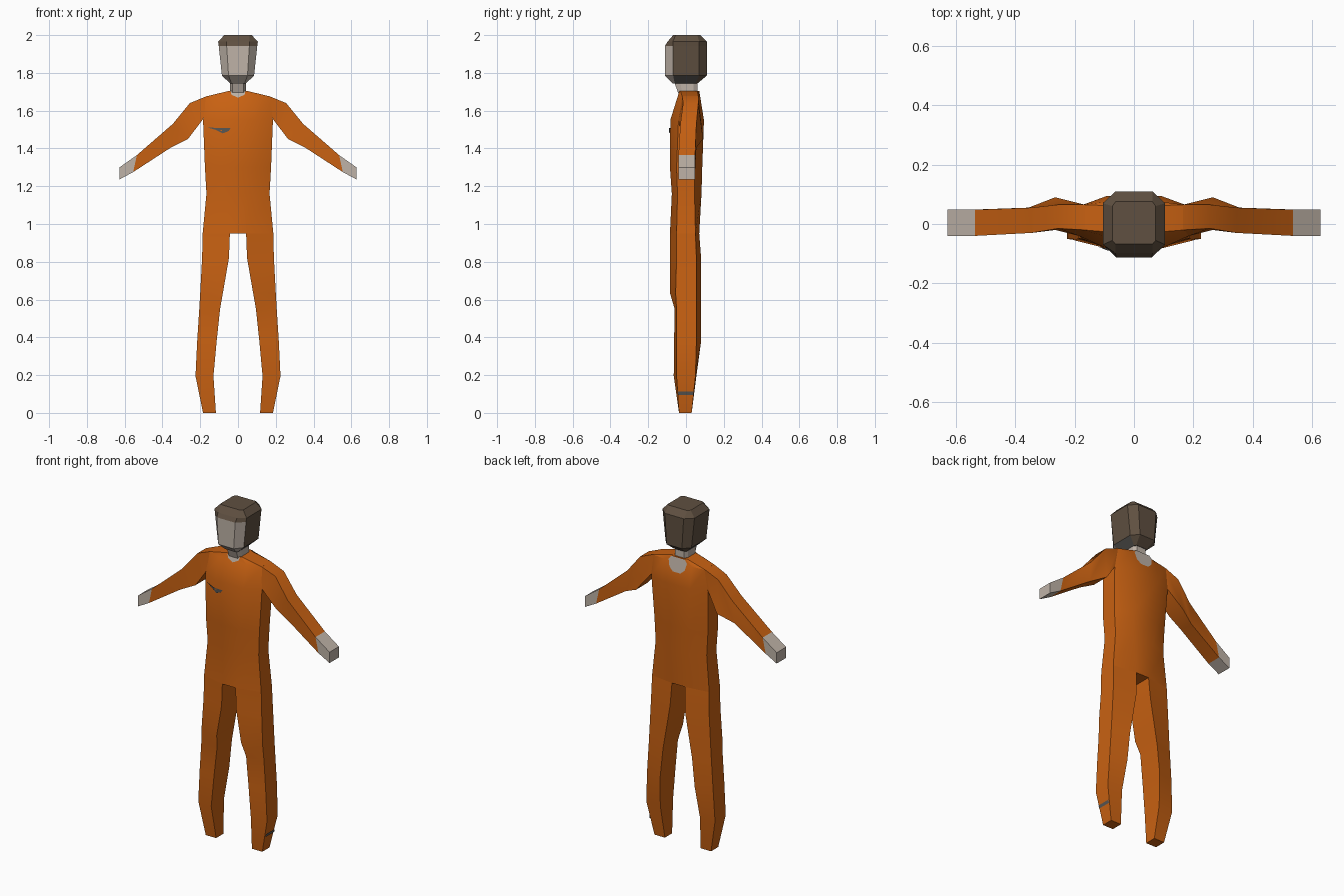
import bpy, bmesh

if "Cube" in bpy.data.objects:
    bpy.data.objects.remove(bpy.data.objects["Cube"])


def mat(name, rgb):
    m = bpy.data.materials.new(name)
    m.diffuse_color = (*rgb, 1)
    m.use_nodes = True
    m.node_tree.nodes["Principled BSDF"].inputs["Base Color"].default_value = m.diffuse_color
    return m


ORANGE = mat("orange cloth", (0.58, 0.12, 0.006))
SKIN = mat("pale skin", (0.52, 0.45, 0.39))
HAIR = mat("brown hair", (0.115, 0.08, 0.052))
GREY = mat("dark grey", (0.10, 0.095, 0.09))


def finish(name, bm, mats, rule=None, smooth=None, recalc=True):
    if recalc:
        bmesh.ops.recalc_face_normals(bm, faces=bm.faces)
    if rule:
        for f in bm.faces:
            f.material_index = rule(f.calc_center_median())
    me = bpy.data.meshes.new(name)
    bm.to_mesh(me)
    bm.free()
    for m in mats:
        me.materials.append(m)
    ob = bpy.data.objects.new(name, me)
    bpy.context.collection.objects.link(ob)
    if smooth:
        bpy.ops.object.select_all(action='DESELECT')
        bpy.context.view_layer.objects.active = ob
        ob.select_set(True)
        bpy.ops.object.shade_smooth_by_angle(angle=smooth)
    return ob


def loft(name, rings, mats, caps=(True, True), **kw):
    """Skin a list of equal-length point rings."""
    bm = bmesh.new()
    vs = [[bm.verts.new(p) for p in r] for r in rings]
    n = len(vs[0])
    for a, b in zip(vs, vs[1:]):
        for i in range(n):
            j = (i + 1) % n
            bm.faces.new((a[i], a[j], b[j], b[i]))
    if caps[0]:
        bm.faces.new(vs[0])
    if caps[1]:
        bm.faces.new(vs[-1])
    return finish(name, bm, mats, **kw)


def plate(name, pts, m):
    bm = bmesh.new()
    bm.faces.new([bm.verts.new(p) for p in pts])
    return finish(name, bm, [m], recalc=False)


def octagon(z, w, fx, front, back, cf, cb):
    """Chamfered cross-section: half width, flat half width, front/back, side corners."""
    return [(-fx, front, z), (fx, front, z), (w, cf, z), (w, cb, z),
            (fx, back, z), (-fx, back, z), (-w, cb, z), (-w, cf, z)]


# Torso
torso = [(0.95, .187, .043, -.085, .070, -.05, .05),
         (1.16, .167, .07, -.075, .082, -.045, .045),
         (1.30, .175, .08, -.085, .086, -.05, .045),
         (1.55, .185, .09, -.083, .095, -.04, .06),
         (1.675, .17, .09, -.044, .075, -.02, .065),
         (1.705, .047, .04, -.035, .070, -.03, .06)]
loft("torso", [octagon(*r) for r in torso], [ORANGE], caps=(False, True), smooth=0.6)
plate("crotch", [(-.043, -.085, .95), (-.043, .07, .95), (.043, .07, .95), (.043, -.085, .95)], ORANGE)

# Legs: z, inner x, outer x, inner front/back y, outer front/back y
leg = [(0.0, .117, .185, -.037, .03, -.037, .03),
       (.195, .13, .225, -.065, .055, -.05, .05),
       (.38, .113, .216, -.063, .08, -.05, .055),
       (.55, .095, .205, -.06, .08, -.05, .055),
       (.635, .08, .2, -.085, .08, -.055, .055),
       (.82, .048, .19, -.085, .08, -.05, .055),
       (.95, .043, .187, -.085, .07, -.05, .05)]
# Arms: top (x, z), bottom (x, z), top front/back y, bottom front/back y
arm = [(.165, 1.677, .185, 1.555, -.02, .065, -.04, .06),
       (.255, 1.64, .265, 1.45, -.015, .065, -.02, .09),
       (.345, 1.53, .355, 1.405, -.03, .055, -.03, .055),
       (.535, 1.365, .555, 1.275, -.04, .048, -.04, .048)]
hand = [arm[-1], (.627, 1.30, .627, 1.236, -.04, .048, -.04, .048)]


def arm_ring(s, a):
    xt, zt, xb, zb, tf, tb, bf, bb = a
    return [(s * xt, tf, zt), (s * xt, tb, zt), (s * xb, bb, zb), (s * xb, bf, zb)]


for side, s in (("left", 1), ("right", -1)):
    loft(side + "_leg",
         [[(s * xi, fi, z), (s * xo, fo, z), (s * xo, bo, z), (s * xi, bi, z)]
          for z, xi, xo, fi, bi, fo, bo in leg],
         [ORANGE], caps=(True, False), smooth=0.6)
    loft(side + "_arm", [arm_ring(s, a) for a in arm], [ORANGE], caps=(False, False), smooth=0.6)
    loft(side + "_hand", [arm_ring(s, a) for a in hand], [SKIN], caps=(False, True))

# Neck
loft("neck", [octagon(1.69, .042, .03, -.04, .06, -.02, .04),
              octagon(1.75, .042, .03, -.062, .06, -.03, .04)], [SKIN], caps=(False, False))

# Head: hair cap, pale face on the front, grey jaw sides
head = [(1.745, .042, .035, -.07, .062, -.06, .05),
        (1.785, .085, .05, -.112, .11, -.068, .07),
        (1.942, .102, .06, -.112, .11, -.07, .07),
        (1.965, .105, .062, -.098, .11, -.07, .07),
        (2.0, .073, .062, -.068, .075, -.055, .06)]


def head_rule(c):
    if c.z < 1.942 and c.y < -.06:
        return 1
    if c.z < 1.78 and c.y < .04:
        return 2
    return 0


loft("head", [octagon(*r) for r in head], [HAIR, SKIN, GREY], rule=head_rule)

# Bare skin at the collar, front V and back scoop
plate("front_collar", [(x, -.039 - (1.705 - z) * .303, z) for x, z in
      ((-.04, 1.704), (-.035, 1.685), (0, 1.668), (.035, 1.685), (.04, 1.704))], SKIN)
plate("back_collar", [(x, .074 + (1.705 - z) * .165, z) for x, z in
      ((.045, 1.704), (.06, 1.685), (.05, 1.645), (.025, 1.622),
       (-.025, 1.622), (-.05, 1.645), (-.06, 1.685), (-.045, 1.704))], SKIN)

# Chest tag and ankle band
plate("chest_tag", [(x, -.089 + max(0, -x - .09) * .42, z) for x, z in
      ((-.165, 1.512), (-.12, 1.499), (-.08, 1.48), (-.05, 1.492), (-.04, 1.507), (-.09, 1.507))], GREY)
plate("ankle_band", [(.209, -.042, .095), (.209, .04, .095), (.213, .04, .113), (.213, -.042, .113)], GREY)
